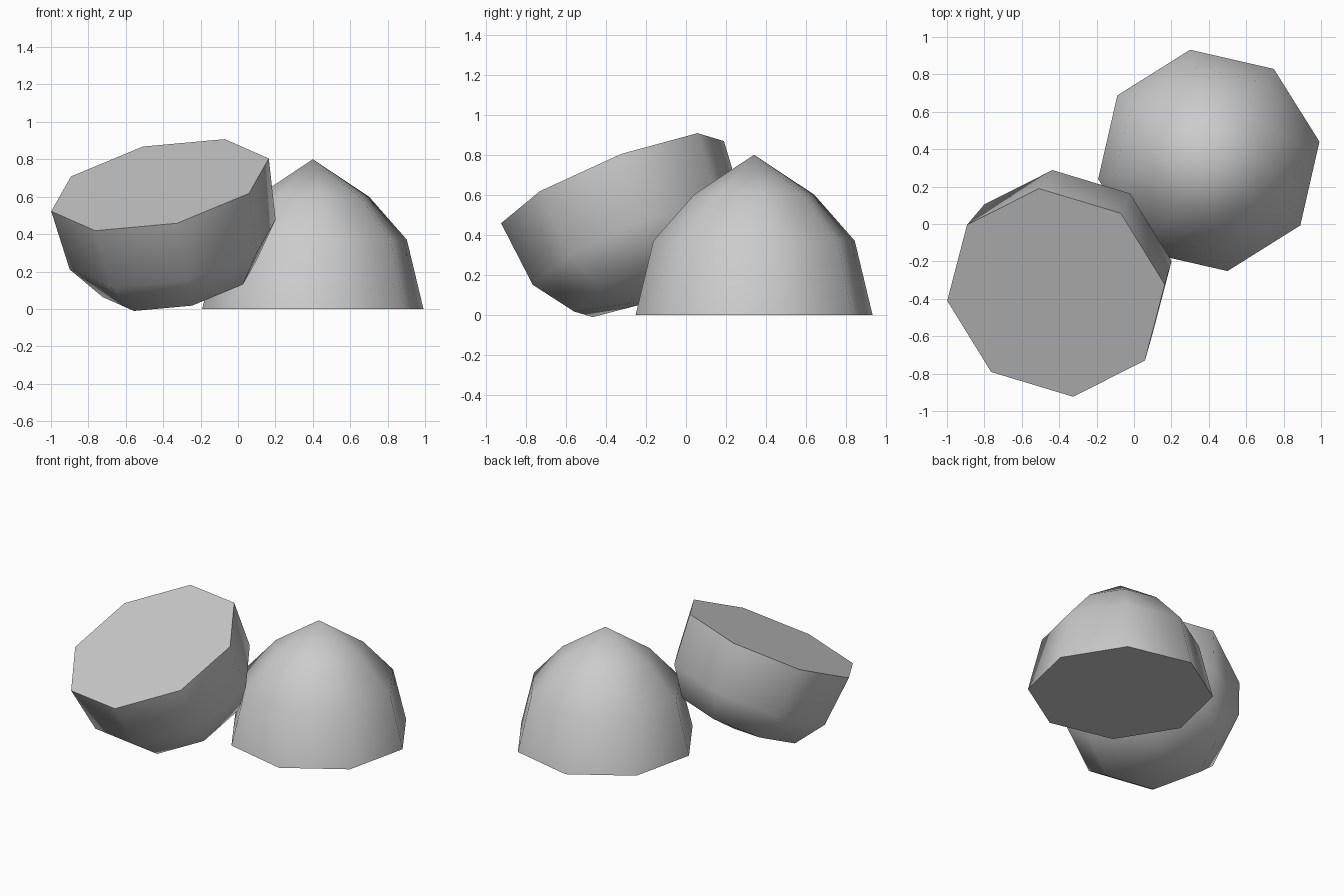
import bpy
import bmesh
import math
from mathutils import Matrix, Vector

SIDES = 8

cube = bpy.data.objects.get("Cube")
if cube:
    bpy.data.objects.remove(cube, do_unlink=True)

grey = bpy.data.materials.new("light grey")
grey.use_nodes = True
colour = (0.6, 0.6, 0.6, 1)
grey.diffuse_color = colour
grey.node_tree.nodes["Principled BSDF"].inputs["Base Color"].default_value = colour


def half_shell(name, profile, tip, matrix):
    """Closed solid: rings of (radius, height) from the flat rim to a tip."""
    bm = bmesh.new()
    rings = []
    for radius, height in profile:
        angles = [math.tau * i / SIDES for i in range(SIDES)]
        rings.append([bm.verts.new((radius * math.cos(a), radius * math.sin(a), height))
                      for a in angles])
    top = bm.verts.new((0, 0, tip))
    bm.faces.new(rings[0])
    for i in range(SIDES):
        j = (i + 1) % SIDES
        for low, high in zip(rings, rings[1:]):
            bm.faces.new((low[i], low[j], high[j], high[i]))
        bm.faces.new((rings[-1][i], rings[-1][j], top))
    bmesh.ops.transform(bm, matrix=matrix, verts=bm.verts)
    bmesh.ops.recalc_face_normals(bm, faces=bm.faces)
    mesh = bpy.data.meshes.new(name)
    bm.to_mesh(mesh)
    bm.free()
    mesh.materials.append(grey)
    obj = bpy.data.objects.new(name, mesh)
    bpy.context.collection.objects.link(obj)
    bpy.ops.object.select_all(action="DESELECT")
    obj.select_set(True)
    bpy.context.view_layer.objects.active = obj
    bpy.ops.object.shade_smooth_by_angle(angle=math.radians(65))
    return obj


# Pointed half, standing on its flat rim
upright = Matrix.Translation((0.4, 0.34, 0)) @ Matrix.Rotation(math.radians(9.6), 4, "Z")
half_shell("pointed_half", [(0.6, 0), (0.51, 0.37), (0.305, 0.6)], 0.8, upright)

# Blunt half, lying tilted with its flat rim facing up
axis = Vector((-0.193, -0.367, 0.91)).normalized()
side = Vector((-0.583, -0.043, -0.143))
side = (side - axis * side.dot(axis)).normalized()
turn = Matrix((side, axis.cross(side), axis)).transposed().to_4x4()
tilted = Matrix.Translation((-0.417, -0.367, 0.663)) @ turn
half_shell("blunt_half", [(0.6, 0), (0.568, -0.35), (0.425, -0.55)], -0.645, tilted)
